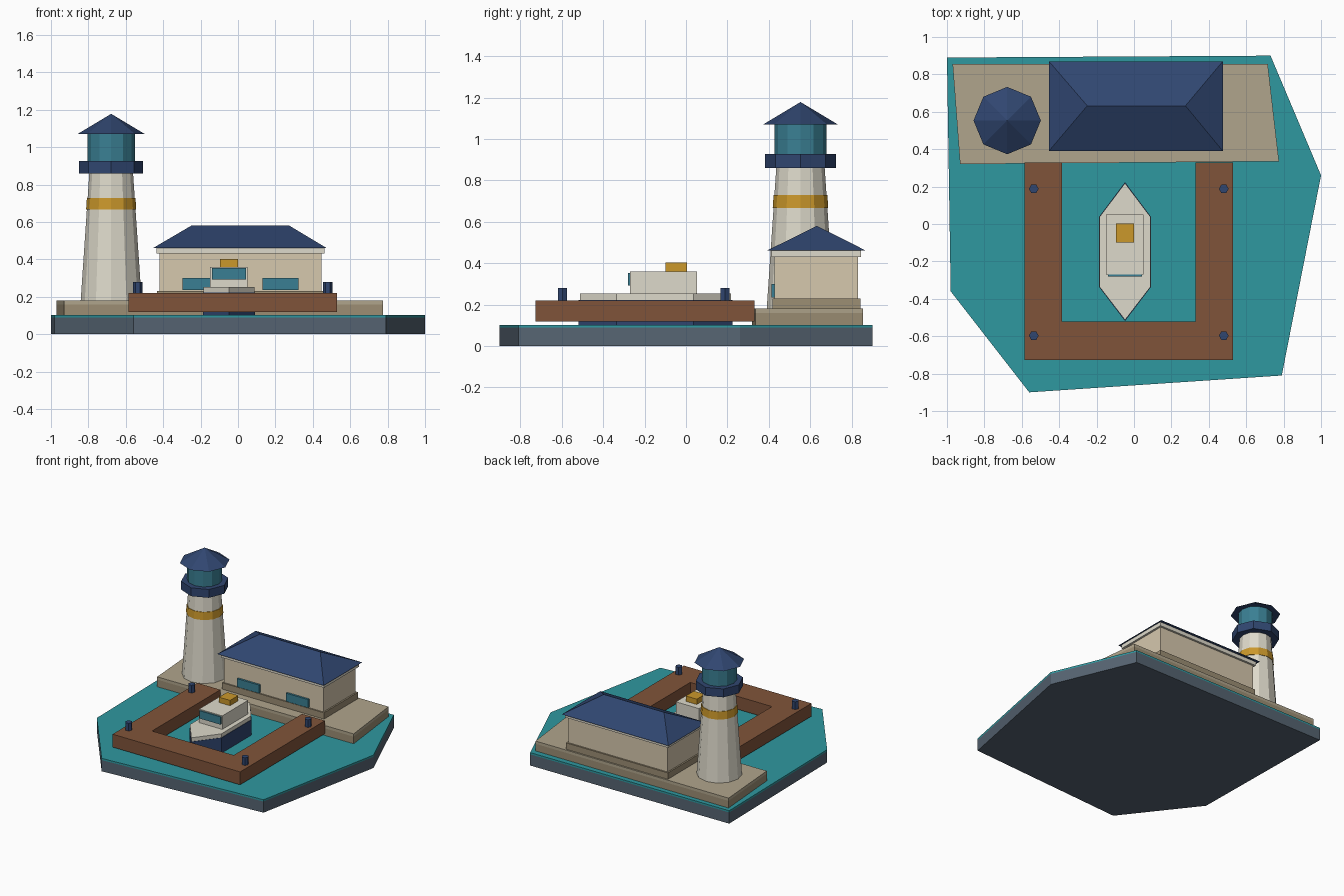
import bpy, bmesh, math

if "Cube" in bpy.data.objects:
    bpy.data.objects.remove(bpy.data.objects["Cube"])


def material(name, hexcode):
    def lin(v):
        return v / 12.92 if v <= 0.04045 else ((v + 0.055) / 1.055) ** 2.4
    m = bpy.data.materials.new(name)
    m.diffuse_color = [lin(int(hexcode[i:i + 2], 16) / 255) for i in (0, 2, 4)] + [1]
    m.use_nodes = True
    m.node_tree.nodes["Principled BSDF"].inputs["Base Color"].default_value = m.diffuse_color
    return m


TEAL = material("water", "2F98A0")
SLATE = material("slate", "566472")
STONE = material("stone", "B0A58C")
DARKSTONE = material("dark_stone", "9C8E74")
WOOD = material("wood", "80543A")
NAVY = material("navy", "304670")
CREAM = material("cream", "DEDACB")
WALL = material("plaster", "D6C8AE")
GOLD = material("gold", "CB982B")
GLASS = material("glass", "3A7F93")


def finish(bm, name, mat):
    bmesh.ops.recalc_face_normals(bm, faces=bm.faces)
    me = bpy.data.meshes.new(name)
    bm.to_mesh(me)
    bm.free()
    me.materials.append(mat)
    ob = bpy.data.objects.new(name, me)
    bpy.context.collection.objects.link(ob)
    return ob


def prism(name, pts, z0, z1, mat):
    """Extrude a flat outline from z0 to z1."""
    bm = bmesh.new()
    f = bm.faces.new([bm.verts.new((x, y, z0)) for x, y in pts])
    top = bmesh.ops.extrude_face_region(bm, geom=[f])["geom"]
    for v in top:
        if isinstance(v, bmesh.types.BMVert):
            v.co.z = z1
    if not any(all(abs(v.co.z - z0) < 1e-6 for v in g.verts) for g in bm.faces):
        bm.faces.new([v for v in bm.verts if abs(v.co.z - z0) < 1e-6])
    return finish(bm, name, mat)


def box(name, x0, x1, y0, y1, z0, z1, mat):
    return prism(name, [(x0, y0), (x1, y0), (x1, y1), (x0, y1)], z0, z1, mat)


def cone(name, x, y, z0, z1, r0, r1, sides, mat, turn=0):
    bm = bmesh.new()
    bmesh.ops.create_cone(bm, cap_ends=True, segments=sides, radius1=r0, radius2=r1, depth=z1 - z0)
    if r1 == 0:
        bmesh.ops.remove_doubles(bm, verts=bm.verts, dist=1e-5)
    ob = finish(bm, name, mat)
    ob.location = (x, y, (z0 + z1) / 2)
    ob.rotation_euler.z = turn
    return ob


# Island slab with a thin sheet of water on top
shore = [(-1, 0.89), (-0.98, -0.36), (-0.56, -0.9), (0.79, -0.81), (1, 0.26), (0.73, 0.9)]
prism("base_slab", shore, 0, 0.088, SLATE)
prism("water", shore, 0.088, 0.102, TEAL)

# Stone quay with cap
quay = [(-0.97, 0.855), (-0.93, 0.32), (0.775, 0.335), (0.715, 0.855)]
prism("quay", quay, 0.102, 0.158, DARKSTONE)
prism("quay_cap", quay, 0.158, 0.18, STONE)

# Boathouse
box("house_plinth", -0.432, 0.458, 0.417, 0.843, 0.18, 0.23, DARKSTONE)
box("house_walls", -0.42, 0.446, 0.428, 0.83, 0.23, 0.43, WALL)
box("house_eaves", -0.436, 0.462, 0.412, 0.846, 0.43, 0.46, CREAM)
for side, x0 in (("left", -0.297), ("right", 0.13)):
    box("house_window_" + side, x0, x0 + 0.193, 0.412, 0.43, 0.235, 0.3, GLASS)

# Hipped roof
bm = bmesh.new()
a, b, c, d = [bm.verts.new((x, y, 0.46)) for x, y in
              ((-0.455, 0.39), (0.475, 0.39), (0.475, 0.87), (-0.455, 0.87))]
p, q = [bm.verts.new((x, 0.632, 0.58)) for x in (-0.25, 0.275)]
for face in ((a, b, c, d), (a, b, q, p), (c, d, p, q), (b, c, q), (d, a, p)):
    bm.faces.new(face)
finish(bm, "house_roof", NAVY)

# Lighthouse
lx, ly = -0.678, 0.553
cone("tower", lx, ly, 0.18, 0.86, 0.163, 0.117, 12, CREAM)
cone("tower_band", lx, ly, 0.667, 0.728, 0.134, 0.13, 12, GOLD)
cone("gallery", lx, ly, 0.86, 0.926, 0.171, 0.171, 8, NAVY)
cone("lantern", lx, ly, 0.926, 1.07, 0.126, 0.126, 12, GLASS)
cone("lantern_roof", lx, ly, 1.07, 1.178, 0.18, 0, 8, NAVY)

# U-shaped pier and its bollards
prism("pier", [(-0.585, 0.33), (-0.585, -0.728), (0.528, -0.728), (0.528, 0.33),
               (0.328, 0.33), (0.328, -0.522), (-0.385, -0.522), (-0.385, 0.33)], 0.118, 0.22, WOOD)
for x in (-0.536, 0.48):
    for y in (-0.597, 0.188):
        cone("bollard", x, y, 0.22, 0.28, 0.026, 0.026, 6, NAVY, math.pi / 6)


# Boat
def hull_outline(grow):
    w, cx = 0.137 + grow, -0.048
    return [(cx, 0.218 + 2 * grow), (cx - w, 0.037), (cx - w, -0.335),
            (cx, -0.513 - 2 * grow), (cx + w, -0.335), (cx + w, 0.037)]


prism("boat_hull", hull_outline(0.003), 0.102, 0.223, NAVY)
prism("boat_deck", hull_outline(0), 0.223, 0.253, CREAM)
box("boat_cabin", -0.15, 0.052, -0.27, 0.052, 0.253, 0.36, CREAM)
box("boat_windscreen", -0.139, 0.043, -0.28, -0.27, 0.292, 0.353, GLASS)
box("boat_funnel", -0.097, -0.001, -0.098, 0.004, 0.36, 0.402, GOLD)
